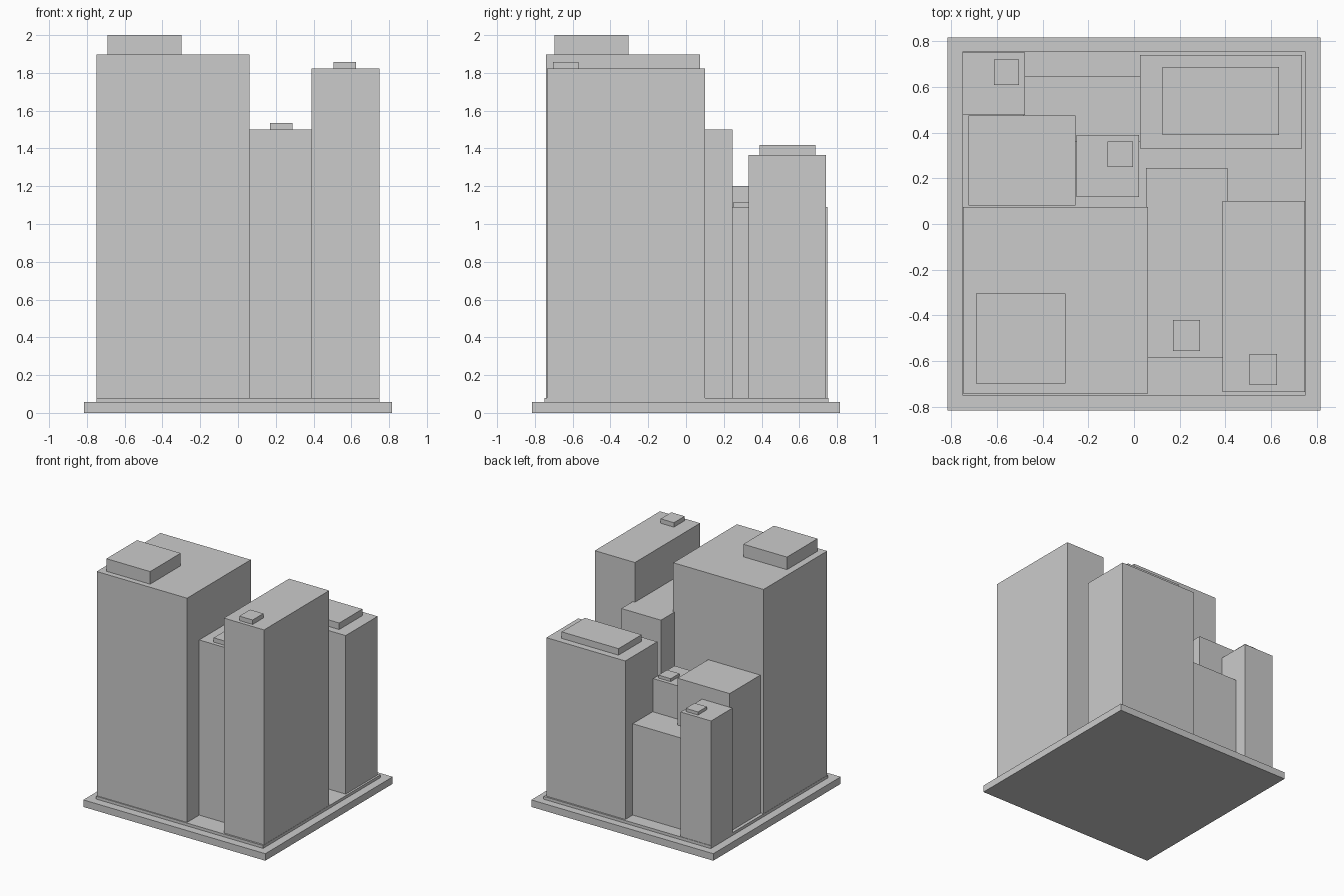
import bpy


def box(name, x0, x1, y0, y1, z0, z1):
    bpy.ops.mesh.primitive_cube_add(
        size=1, location=((x0 + x1) / 2, (y0 + y1) / 2, (z0 + z1) / 2))
    ob = bpy.context.object
    ob.name = name
    ob.scale = (x1 - x0, y1 - y0, z1 - z0)
    bpy.ops.object.transform_apply(location=False, rotation=False, scale=True)
    return ob


BASE_TOP, PLAZA_TOP = 0.057, 0.08

# stepped ground slab
box("base_slab", -0.816, 0.816, -0.816, 0.816, 0, BASE_TOP)
box("plaza_slab", -0.75, 0.75, -0.75, 0.754, BASE_TOP, PLAZA_TOP)

# towers: name, footprint (x0, x1, y0, y1), height, rooftop unit footprint, its top
towers = [
    ("front_left_tower", (-0.748, 0.062, -0.741, 0.075), 1.898,
     (-0.692, -0.30, -0.697, -0.305), 2.0),
    ("front_middle_tower", (0.052, 0.408, -0.585, 0.246), 1.5,
     (0.17, 0.288, -0.555, -0.42), 1.535),
    ("front_right_tower", (0.388, 0.748, -0.735, 0.1), 1.822,
     (0.506, 0.625, -0.705, -0.568), 1.858),
    ("back_right_tower", (0.026, 0.734, 0.331, 0.74), 1.365,
     (0.125, 0.635, 0.39, 0.686), 1.418),
    ("centre_tower", (-0.251, 0.021, 0.118, 0.39), 1.09,
     (-0.115, -0.004, 0.249, 0.36), 1.114),
    ("left_tower", (-0.724, -0.256, 0.082, 0.475), 1.2, None, 0),
    ("back_left_tower", (-0.75, -0.477, 0.476, 0.75), 1.09,
     (-0.612, -0.502, 0.607, 0.72), 1.115),
    ("back_middle_block", (-0.485, 0.03, 0.36, 0.645), 0.82, None, 0),
]
for name, foot, top, unit, unit_top in towers:
    box(name, *foot, PLAZA_TOP, top)
    if unit:
        box(name + "_rooftop_unit", *unit, top, unit_top)
